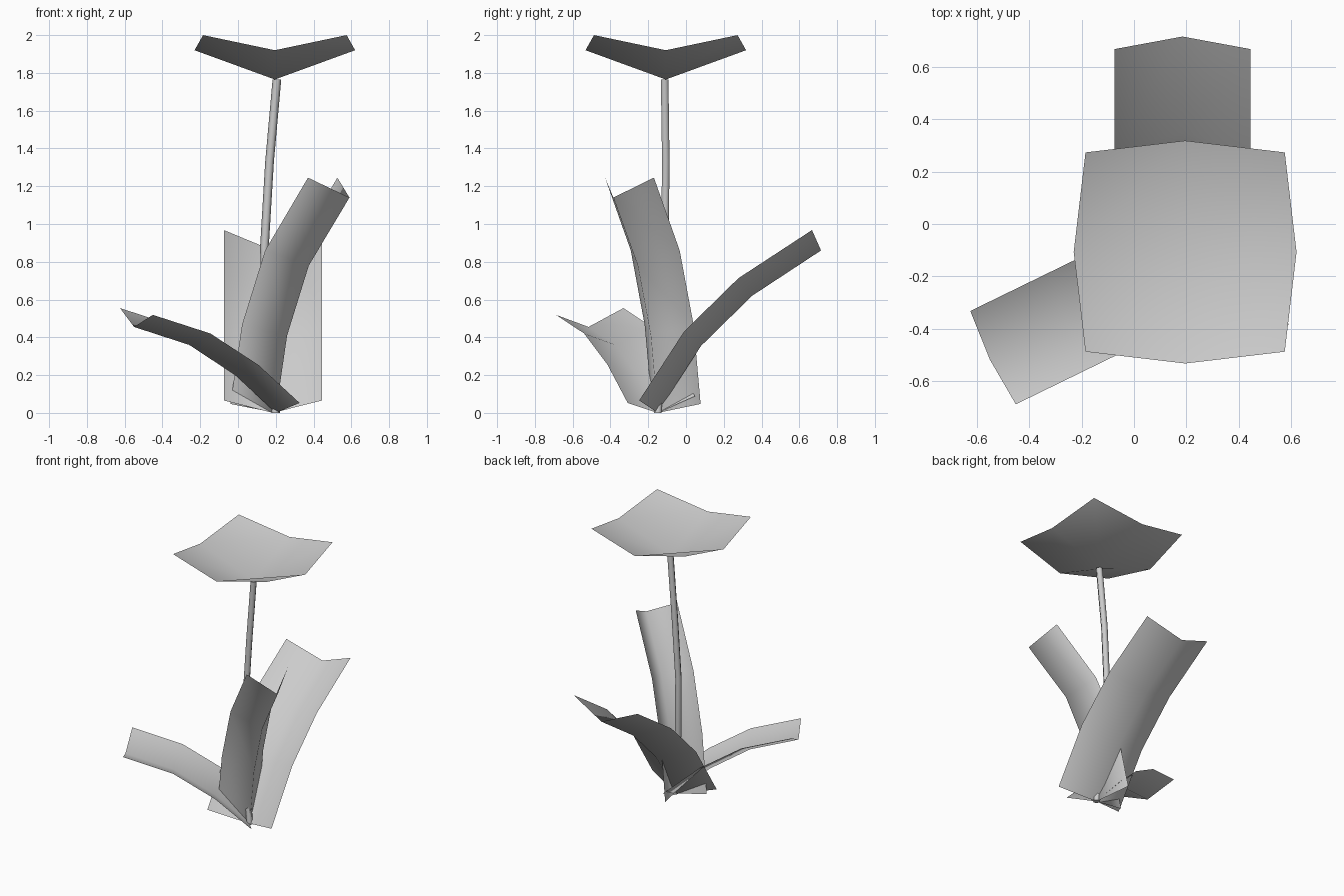
import bpy
from math import sin, cos, radians, pi
from mathutils import Vector

if "Cube" in bpy.data.objects:
    bpy.data.objects.remove(bpy.data.objects["Cube"])


def sheet(name, rows, closed=False):
    """Smooth quad surface through rows of points; closed makes a capped tube."""
    n = len(rows[0])
    verts = [p for row in rows for p in row]
    faces = [(r * n + c, r * n + (c + 1) % n, (r + 1) * n + (c + 1) % n, (r + 1) * n + c)
             for r in range(len(rows) - 1) for c in range(n if closed else n - 1)]
    if closed:
        faces.append(tuple(reversed(range(n))))
        faces.append(tuple(range(len(verts) - n, len(verts))))
    mesh = bpy.data.meshes.new(name)
    mesh.from_pydata(verts, [], faces)
    for f in mesh.polygons:
        f.use_smooth = len(f.vertices) == 4
    obj = bpy.data.objects.new(name, mesh)
    bpy.context.collection.objects.link(obj)
    return obj


def leaf(name, base, heading, half_width, depth, stations, roll=0.0):
    """V-folded strip; stations are (distance out, height, tilt in degrees)."""
    a = radians(heading)
    out, up = Vector((cos(a), sin(a), 0)), Vector((0, 0, 1))
    side = Vector((-sin(a), cos(a), roll)) * half_width
    rows = []
    for r, z, tilt in stations:
        t = radians(tilt)
        mid = Vector((*base, 0)) + out * r + up * z
        rim = mid + (up * cos(t) - out * sin(t)) * depth
        rows.append([rim + side, mid, rim - side])
    sheet(name, rows)


# Three folded leaves
leaf("back_leaf", (0.185, -0.15), 90, 0.26, 0.118,
     [(0, 0, 56), (0.23, 0.355, 49), (0.5, 0.62, 38), (0.865, 0.86, 24)])
leaf("tall_leaf", (0.2, -0.15), -31, 0.151, 0.196,
     [(0, 0, 76), (0.07, 0.41, 73), (0.204, 0.78, 66), (0.455, 1.14, 57.5)])
leaf("low_leaf", (0.2, -0.15), 206, 0.198, 0.083,
     [(0, 0, 32), (0.24, 0.2, 29), (0.51, 0.36, 20), (0.835, 0.455, 10)], roll=-0.09)

# Bent stem
path = [(0.2, -0.15, 0), (0.15, -0.125, 0.44), (0.14, -0.112, 0.88),
        (0.167, -0.107, 1.33), (0.206, -0.113, 1.765)]
sheet("stem", [[Vector(p) + Vector((cos(k * pi / 3), sin(k * pi / 3), 0)) * 0.023
                for k in range(6)] for p in path], closed=True)

# Cupped flower: centre low, corners high
cx, cy = 0.195, -0.107
height = {0: 1.765, 1: 1.92, 2: 2.0}
sheet("flower", [[(cx + i * (0.38 if j else 0.425), cy + j * (0.38 if i else 0.425),
                   height[abs(i) + abs(j)]) for i in (-1, 0, 1)] for j in (-1, 0, 1)])
